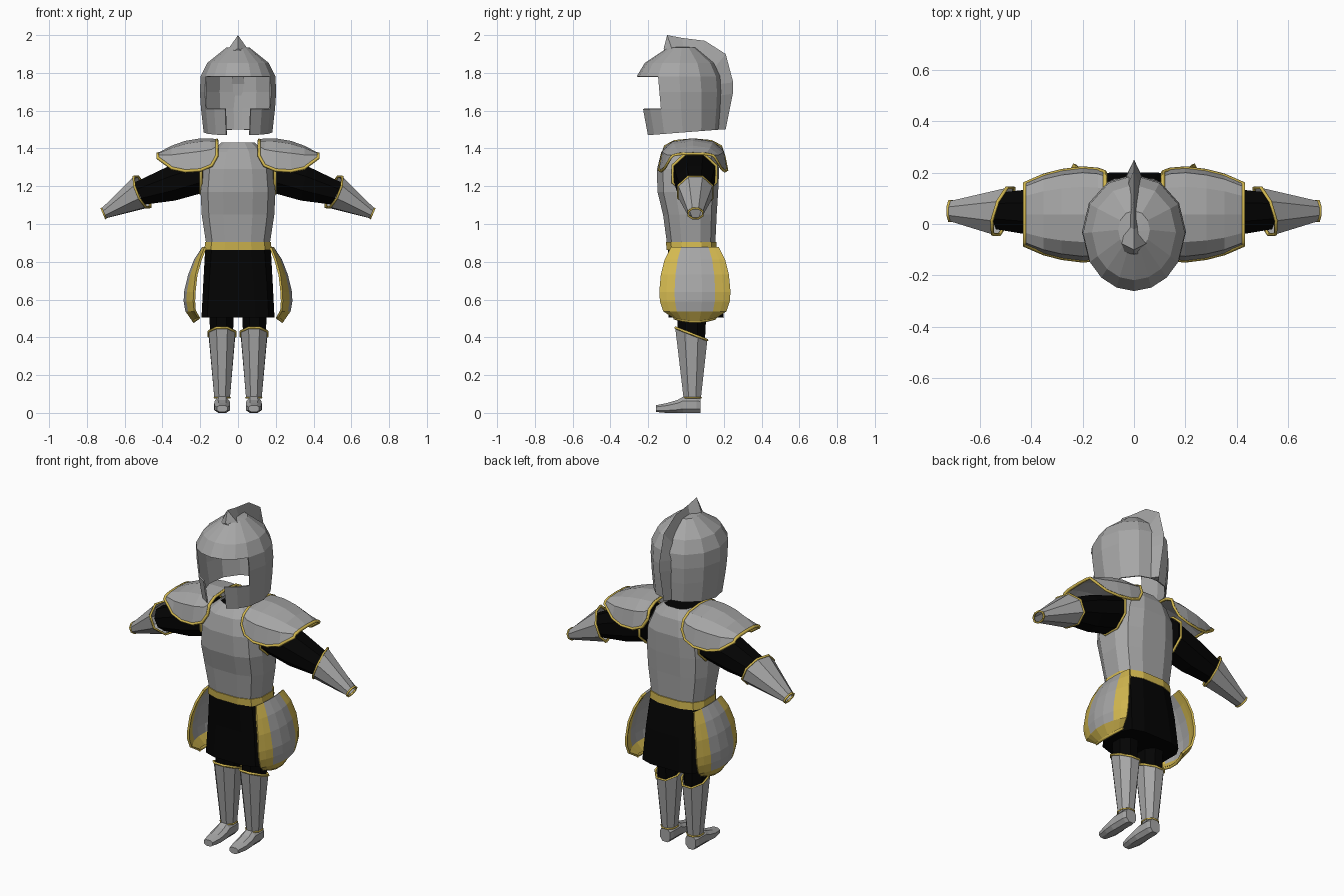
import bpy, bmesh, math
from mathutils import Vector as V

if "Cube" in bpy.data.objects:
    bpy.data.objects.remove(bpy.data.objects["Cube"])


def material(name, rgb):
    m = bpy.data.materials.new(name)
    m.diffuse_color = (*rgb, 1)
    m.use_nodes = True
    m.node_tree.nodes["Principled BSDF"].inputs["Base Color"].default_value = m.diffuse_color
    return m


STEEL = material("steel grey", (0.38, 0.38, 0.38))
GOLD = material("gold", (0.65, 0.48, 0.08))
BLACK = material("black cloth", (0.001, 0.001, 0.001))


def spow(v, p):
    return math.copysign(abs(v) ** p, v)


def ring(center, u, v, n=8, p=1.0, turn=0.5):
    """Closed (super)ellipse around a centre, spanned by two half-axes."""
    pts = []
    for i in range(n):
        a = 2 * math.pi * (i + turn) / n
        pts.append(V(center) + V(u) * spow(math.cos(a), p) + V(v) * spow(math.sin(a), p))
    return pts


def flat_ring(z, hx, y0, y1, n=12, p=0.7):
    return ring((0, (y0 + y1) / 2, z), (hx, 0, 0), (0, (y1 - y0) / 2, 0), n, p)


def loft(name, rings, mats, closed=True, caps=(False, False), skip=None, rule=None,
         mirror=False, thick=0):
    """Skin rows of points; skip and rule take (row, column)."""
    bm = bmesh.new()
    rows = [[bm.verts.new(p) for p in r] for r in rings]
    n = len(rows[0])
    for i in range(len(rows) - 1):
        for j in range(n if closed else n - 1):
            if skip and skip(i, j):
                continue
            k = (j + 1) % n
            f = bm.faces.new((rows[i][j], rows[i][k], rows[i + 1][k], rows[i + 1][j]))
            f.material_index = rule(i, j) if rule else 0
    for on, r in zip(caps, (rows[0], rows[-1])):
        if on:
            bm.faces.new(r)
    bmesh.ops.delete(bm, geom=[v for v in bm.verts if not v.link_faces], context='VERTS')
    bmesh.ops.recalc_face_normals(bm, faces=bm.faces)
    me = bpy.data.meshes.new(name)
    bm.to_mesh(me)
    bm.free()
    for m in mats:
        me.materials.append(m)
    ob = bpy.data.objects.new(name, me)
    bpy.context.collection.objects.link(ob)
    if thick:
        s = ob.modifiers.new("thickness", 'SOLIDIFY')
        s.thickness, s.offset = thick, 0
    if mirror:
        add_mirror(ob)
    return ob


def add_mirror(ob):
    ob.modifiers.new("mirror", 'MIRROR').use_mirror_merge = False


def trim(name, pts, r=0.008, mirror=True, cyclic=True):
    """Gold piping along a line of points."""
    cu = bpy.data.curves.new(name, 'CURVE')
    cu.dimensions = '3D'
    cu.bevel_depth, cu.bevel_resolution = r, 0
    sp = cu.splines.new('POLY')
    sp.points.add(len(pts) - 1)
    for q, p in zip(sp.points, pts):
        q.co = (*p, 1)
    sp.use_cyclic_u = cyclic
    cu.materials.append(GOLD)
    ob = bpy.data.objects.new(name, cu)
    bpy.context.collection.objects.link(ob)
    bpy.ops.object.select_all(action='DESELECT')
    ob.select_set(True)
    bpy.context.view_layer.objects.active = ob
    bpy.ops.object.convert(target='MESH')
    if mirror:
        add_mirror(bpy.context.object)


# Helmet: columns are angles from the front, with a T-shaped face opening
angles = [-180, -150, -120, -90, -60, -40, -20, 0, 20, 40, 60, 90, 120, 150]
helm = []
for z, hx, y0, y1 in [(1.485, .178, -.21, .175), (1.61, .192, -.237, .185),
                      (1.70, .198, -.25, .19), (1.78, .194, -.257, .185),
                      (1.85, .16, -.215, .15), (1.93, .06, -.095, .05), (1.935, .005, -.035, -.025)]:
    row = []
    for a in map(math.radians, angles):
        dz = -.015 * math.cos(a) if z < 1.5 else 0
        row.append(V((hx * math.sin(a), (y0 + y1) / 2 - (y1 - y0) / 2 * math.cos(a), z + dz)))
    helm.append(row)


def face_opening(i, j):
    mid = abs(angles[j] + angles[(j + 1) % len(angles)]) / 2
    return (i in (1, 2) and mid < 60 and j < 13) or (i == 0 and mid < 20 and j < 13)


loft("helmet", helm, [STEEL], skip=face_opening, thick=0.008)

# Crest: ridge over the dome, with a pointed peak in front
crest = []
for ry, rz, by, bz, w in [(-.118, 1.93, -.11, 1.90, .045), (-.10, 2.0, -.065, 1.90, .07),
                          (-.02, 1.985, -.01, 1.91, .022), (.10, 1.97, .08, 1.875, .016),
                          (.21, 1.90, .145, 1.82, .026), (.25, 1.75, .175, 1.74, .034),
                          (.248, 1.69, .18, 1.68, .034), (.21, 1.50, .165, 1.50, .03)]:
    crest.append([V((-w, by, bz)), V((0, ry, rz)), V((w, by, bz))])
loft("helmet_crest", crest, [STEEL], caps=(True, True))

# Breastplate and black neck lining
loft("breastplate", [flat_ring(*r) for r in [
    (.89, .172, -.103, .158), (1.05, .197, -.125, .166), (1.17, .203, -.155, .174),
    (1.29, .192, -.158, .18), (1.38, .15, -.135, .16), (1.432, .09, -.085, .125)]], [STEEL])
loft("neck_lining", [flat_ring(1.40, .11, -.095, .135), flat_ring(1.41, .09, -.08, .125)],
     [BLACK], caps=(False, True))

# Belt and cloth skirt
loft("belt", [flat_ring(.862, .183, -.105, .165), flat_ring(.905, .178, -.11, .165)],
     [GOLD], caps=(True, True))
loft("skirt", [flat_ring(.505, .197, -.095, .203, p=.55), flat_ring(.70, .187, -.09, .185, p=.6),
               flat_ring(.87, .178, -.098, .16)], [BLACK], caps=(True, True))

# Sleeves with gold armhole trim
loft("sleeve", [ring((.185, .045, 1.265), (0, .118, 0), (0, 0, .108)),
                ring((.35, .045, 1.215), (0, .103, 0), (.02, 0, .098)),
                ring((.525, .05, 1.16), (0, .076, 0), (.03, 0, .062))],
     [BLACK], caps=(True, True), mirror=True)
trim("armhole_trim", ring((.196, .045, 1.265), (0, .125, 0), (0, 0, .115)))

# Forearm guards, flared toward the elbow
cuff = ring((.508, .05, 1.17), (-.03, .098, 0), (.035, 0, .088))
wrist = ring((.712, .05, 1.056), (0, .042, 0), (.012, 0, .028))
loft("forearm_guard", [cuff, wrist], [STEEL], mirror=True)
trim("elbow_trim", cuff, .007)
trim("wrist_trim", wrist, .006)

# Shoulder guards: arched shells running outward, with a piped border
shell = []
for x, h, top, bot in [(.112, .163, 1.445, 1.36), (.14, .173, 1.45, 1.31), (.20, .178, 1.45, 1.285),
                       (.28, .168, 1.437, 1.28), (.35, .15, 1.412, 1.295), (.425, .118, 1.373, 1.35)]:
    row = []
    for k in range(7):
        t = (k - 3) / 3 * math.pi / 2
        row.append(V((x, .037 + h * spow(math.sin(t), .75),
                      bot + (top - bot) * max(math.cos(t), 0) ** .75)))
    shell.append(row)
loft("shoulder_guard", shell, [STEEL], closed=False, mirror=True, thick=.006)
trim("shoulder_trim", shell[0] + [r[-1] for r in shell[1:-1]] + shell[-1][::-1]
     + [r[0] for r in shell[-2:0:-1]], .009)

# Hip guards: bulging plates with gold flanks and a gold rim curling under
cols = [-1, -.8, -.57, -.2, .2, .57, .8, 1]
hip = []
for z, xe, xm, h in [(.875, .172, .185, .125), (.81, .198, .228, .158), (.73, .22, .26, .178),
                     (.64, .23, .282, .186), (.59, .232, .284, .182), (.54, .228, .275, .165),
                     (.485, .208, .236, .11)]:
    hip.append([V((xm - (xm - xe) * c * c, .047 + h * c, z + (.02 * c * c if z < .5 else 0)))
                for c in cols])
loft("hip_guard", hip, [STEEL, GOLD], closed=False, mirror=True, thick=.012,
     rule=lambda i, j: 1 if j in (0, 1, 5, 6) or i == 5 else 0)
trim("hip_rim", hip[-1], .01, cyclic=False)

# Legs: cloth thigh, greave with sloping knee edge, ankle trim
loft("thigh", [ring((.088, .03, .53), (.07, 0, 0), (0, .084, 0)),
               ring((.086, .03, .38), (.064, 0, 0), (0, .076, 0))], [BLACK], mirror=True)
knee = ring((.085, .028, .418), (.076, 0, 0), (0, .092, -.036))
ankle = ring((.084, .033, .08), (.045, 0, 0), (0, .05, 0))
loft("greave", [knee, ankle], [STEEL], mirror=True)
trim("knee_trim", knee, .007)
trim("ankle_trim", ankle, .005)

# Feet: rounded box sections running from toe to heel
loft("foot", [ring((.084, y, (z0 + z1) / 2), (hx, 0, 0), (0, 0, (z1 - z0) / 2 * 1.08), 8, .8)
              for y, z0, z1, hx in [(-.16, .005, .04, .03), (-.10, 0, .052, .043),
                                    (-.045, 0, .068, .045), (-.015, 0, .085, .042),
                                    (.055, 0, .085, .042), (.077, 0, .08, .034)]],
     [STEEL], caps=(True, True), mirror=True)
